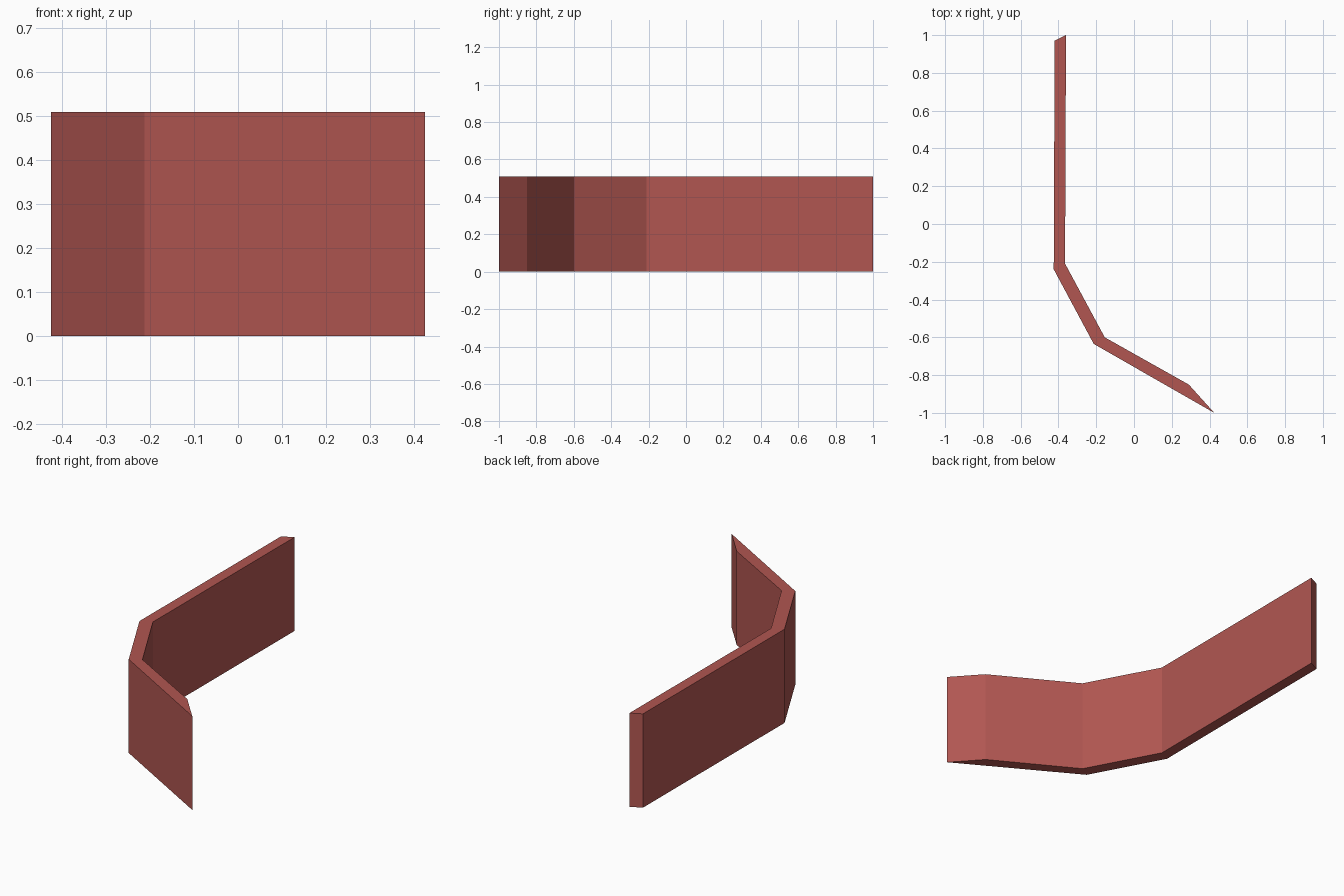
import bpy, bmesh

if "Cube" in bpy.data.objects:
    bpy.data.objects.remove(bpy.data.objects["Cube"])

HEIGHT = 0.51

# Wall footprint seen from above: outer side, then back along the inner side
outer = [(-0.42, 0.97), (-0.425, -0.24), (-0.213, -0.635), (0.425, -1.0)]
inner = [(0.29, -0.85), (-0.155, -0.60), (-0.365, -0.21), (-0.36, 1.0)]

# One flat brick-red colour
red = bpy.data.materials.new("brick red")
red.diffuse_color = (0.44, 0.094, 0.083, 1)
red.use_nodes = True
red.node_tree.nodes["Principled BSDF"].inputs["Base Color"].default_value = red.diffuse_color

# Angled wall: extrude the footprint straight up
bm = bmesh.new()
base = bm.faces.new([bm.verts.new((x, y, 0)) for x, y in outer + inner])
top = bmesh.ops.extrude_face_region(bm, geom=[base], use_keep_orig=True)
bmesh.ops.translate(bm, vec=(0, 0, HEIGHT),
                    verts=[v for v in top["geom"] if isinstance(v, bmesh.types.BMVert)])
bmesh.ops.recalc_face_normals(bm, faces=bm.faces)

mesh = bpy.data.meshes.new("angled_wall")
bm.to_mesh(mesh)
bm.free()
mesh.materials.append(red)
wall = bpy.data.objects.new("angled_wall", mesh)
bpy.context.collection.objects.link(wall)
